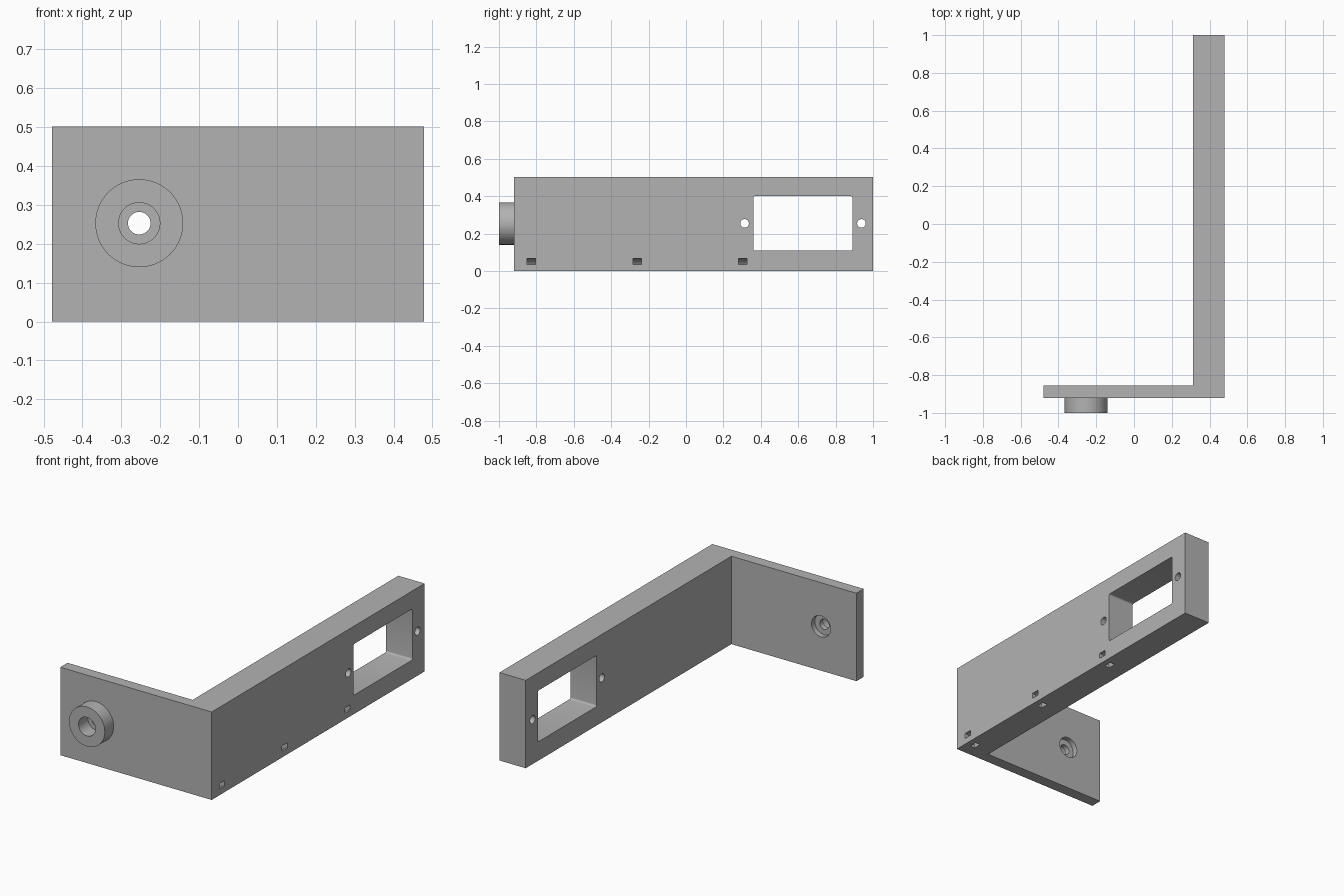
import bpy, bmesh, math
from mathutils import Matrix, Vector

if "Cube" in bpy.data.objects:
    bpy.data.objects.remove(bpy.data.objects["Cube"], do_unlink=True)

grey = bpy.data.materials.new("plain grey")
grey.use_nodes = True
colour = (0.45, 0.45, 0.45, 1)
grey.diffuse_color = colour
grey.node_tree.nodes["Principled BSDF"].inputs["Base Color"].default_value = colour

ARM_IN, ARM_OUT = 0.312, 0.478
PLATE_FRONT, PLATE_BACK, HEIGHT = -0.92, -0.855, 0.502
BOSS_X, BOSS_Z = -0.254, 0.253


def prism(name, outline, depth):
    """Extrude a closed outline along the vector depth."""
    bm = bmesh.new()
    face = bm.faces.new([bm.verts.new(p) for p in outline])
    ext = bmesh.ops.extrude_face_region(bm, geom=[face])
    moved = [v for v in ext["geom"] if isinstance(v, bmesh.types.BMVert)]
    bmesh.ops.translate(bm, verts=moved, vec=depth)
    bmesh.ops.recalc_face_normals(bm, faces=bm.faces)
    mesh = bpy.data.meshes.new(name)
    bm.to_mesh(mesh)
    bm.free()
    mesh.materials.append(grey)
    ob = bpy.data.objects.new(name, mesh)
    bpy.context.collection.objects.link(ob)
    return ob


def arc(radius, start, end, steps):
    angles = [math.radians(start + (end - start) * i / steps) for i in range(steps + 1)]
    return [(radius * math.cos(a), radius * math.sin(a)) for a in angles]


def rod_y(name, radius, y0, y1):
    """Cylinder along y on the boss axis."""
    ring = [(BOSS_X + u, y0, BOSS_Z + v) for u, v in arc(radius, 0, 360, 64)[:-1]]
    return prism(name, ring, Vector((0, y1 - y0, 0)))


def apply(target, cutter, operation):
    mod = target.modifiers.new(operation.title(), "BOOLEAN")
    mod.object, mod.operation, mod.solver = cutter, operation, "EXACT"
    bpy.context.view_layer.objects.active = target
    bpy.ops.object.modifier_apply(modifier=mod.name)
    bpy.data.objects.remove(cutter, do_unlink=True)


# L-shaped body
corners = [(-0.478, PLATE_FRONT), (ARM_OUT, PLATE_FRONT), (ARM_OUT, 1),
           (ARM_IN, 1), (ARM_IN, PLATE_BACK), (-0.478, PLATE_BACK)]
bracket = prism("bracket", [(x, y, 0) for x, y in corners], Vector((0, 0, HEIGHT)))

# Round boss with a stepped bore
apply(bracket, rod_y("boss", 0.113, -1, PLATE_FRONT + 0.02), "UNION")
apply(bracket, rod_y("through_bore", 0.029, -1.1, -0.8), "DIFFERENCE")
apply(bracket, rod_y("front_bore", 0.053, -1.1, -0.915), "DIFFERENCE")
apply(bracket, rod_y("back_bore", 0.06, -0.885, -0.8), "DIFFERENCE")

# Rectangular window with small rounded corners
across = Vector((0.4, 0, 0))
r, window = 0.01, []
for i, (y, z) in enumerate([(0.89, 0.40), (0.36, 0.40), (0.36, 0.108), (0.89, 0.108)]):
    cy = y + (r if y < 0.5 else -r)
    cz = z + (r if z < 0.2 else -r)
    window += [(0.2, cy + u, cz + v) for u, v in arc(r, 90 * i, 90 * i + 90, 5)]
apply(bracket, prism("window", window, across), "DIFFERENCE")

# Screw holes either side of the window
for y in (0.313, 0.938):
    ring = [(0.2, y + u, 0.254 + v) for u, v in arc(0.023, 0, 360, 32)[:-1]]
    apply(bracket, prism("screw_hole", ring, across), "DIFFERENCE")

# Curved cable-tie tunnels through the lower outer edge
section = arc(0.066, 80, 190, 20) + arc(0.035, 190, 80, 20)
for y in (-0.827, -0.261, 0.304):
    path = [(ARM_OUT + u, y - 0.023, v) for u, v in section]
    apply(bracket, prism("tie_tunnel", path, Vector((0, 0.046, 0))), "DIFFERENCE")

# Smooth the round walls only
bpy.ops.object.select_all(action="DESELECT")
bracket.select_set(True)
bpy.context.view_layer.objects.active = bracket
bpy.ops.object.shade_smooth_by_angle(angle=math.radians(30))
